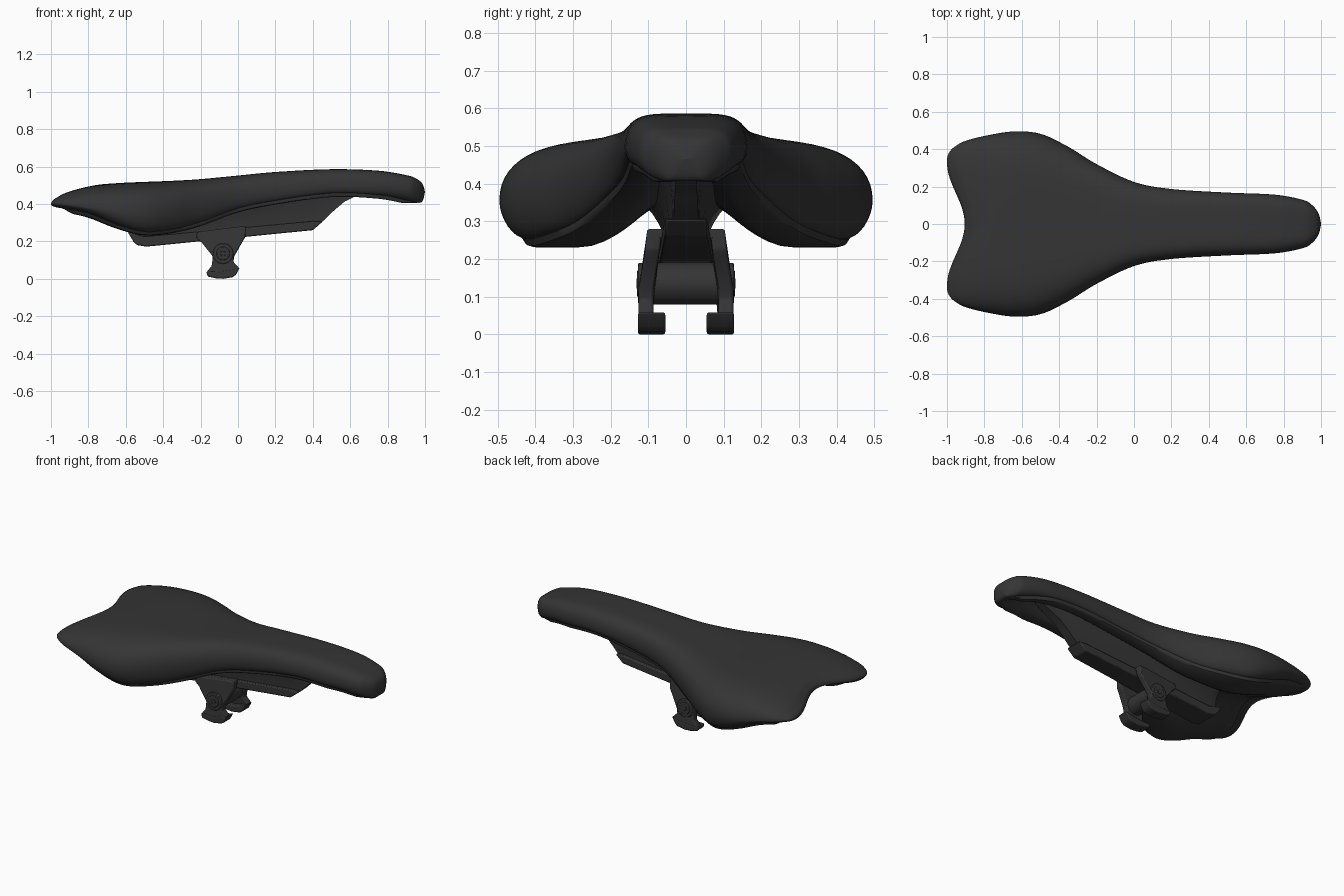
import bpy, bmesh
from math import sin, cos, pi, radians

cube = bpy.data.objects.get("Cube")
if cube:
    bpy.data.objects.remove(cube, do_unlink=True)

black = bpy.data.materials.new("matte_black")
black.use_nodes = True
shade = (0.035, 0.035, 0.035, 1)
black.diffuse_color = shade
black.node_tree.nodes["Principled BSDF"].inputs["Base Color"].default_value = shade


def finish(name, bm, angle=40, bevel=0):
    bmesh.ops.recalc_face_normals(bm, faces=bm.faces)
    mesh = bpy.data.meshes.new(name)
    bm.to_mesh(mesh)
    bm.free()
    obj = bpy.data.objects.new(name, mesh)
    bpy.context.collection.objects.link(obj)
    mesh.materials.append(black)
    if bevel:
        mod = obj.modifiers.new("soft_edges", "BEVEL")
        mod.width, mod.segments, mod.limit_method = bevel, 2, "ANGLE"
    bpy.ops.object.select_all(action="DESELECT")
    obj.select_set(True)
    bpy.context.view_layer.objects.active = obj
    bpy.ops.object.shade_smooth_by_angle(angle=radians(angle))


def loft(name, rings, angle=40, caps=False):
    """Skin closed rings of points; flat ends can be capped."""
    bm = bmesh.new()
    rows = [[bm.verts.new(p) for p in ring] for ring in rings]
    n = len(rows[0])
    for a, b in zip(rows, rows[1:]):
        for i in range(n):
            j = (i + 1) % n
            bm.faces.new((a[i], a[j], b[j], b[i]))
    if caps:
        bm.faces.new(rows[0])
        bm.faces.new(rows[-1])
    finish(name, bm, angle)


def extrude(name, profile, y0, y1, warp=None, bevel=0.006):
    """Extrude an x-z outline from y0 to y1, optionally warping each y."""
    warp = warp or (lambda x, y, z: y)
    bm = bmesh.new()
    a, b = [[bm.verts.new((x, warp(x, y, z), z)) for x, z in profile] for y in (y0, y1)]
    bm.faces.new(a)
    bm.faces.new(b)
    for i in range(len(a)):
        j = (i + 1) % len(a)
        bm.faces.new((a[i], a[j], b[j], b[i]))
    finish(name, bm, 35, bevel)


def cylinder(name, x, z, radius, y0, y1, bevel=0.004):
    outline = [(x + radius * cos(i * pi / 16), z + radius * sin(i * pi / 16)) for i in range(32)]
    extrude(name, outline, y0, y1, bevel=bevel)


def mirror_ring(half):
    """Complete a half section whose first and last points lie on the centre line."""
    return half + [(x, -y, z) for x, y, z in half[-2:0:-1]]


def dense(rows, steps):
    """Catmull-Rom interpolation of table rows."""
    out = []
    pad = [rows[0]] + rows + [rows[-1]]
    for p, q, r, s in zip(pad, pad[1:], pad[2:], pad[3:]):
        for k in range(steps):
            t = k / steps
            out.append([b + t / 2 * (c - a + t * (2 * a - 5 * b + 4 * c - d + t * (3 * (b - c) + d - a)))
                        for a, b, c, d in zip(p, q, r, s)])
    return out + [rows[-1]]


# Saddle stations, tail to nose: x, half width, top, widest height, rim height
stations = dense([
    (-1, .355, .402, .402, .402),
    (-.993, .385, .42, .402, .39),
    (-.97, .415, .438, .398, .382),
    (-.92, .445, .463, .39, .372),
    (-.8, .475, .494, .375, .345),
    (-.65, .495, .511, .358, .288),
    (-.5, .482, .518, .352, .252),
    (-.35, .412, .524, .37, .265),
    (-.2, .32, .533, .4, .302),
    (0, .225, .552, .44, .375),
    (.2, .187, .571, .475, .417),
    (.5, .168, .586, .495, .457),
    (.75, .157, .578, .495, .448),
    (.9, .13, .554, .485, .42),
    (.95, .103, .537, .478, .408),
    (.985, .06, .51, .47, .413),
    (1, .005, .465, .465, .465)], 6)


def ramp(value, start, end):
    return min(1, max(0, (value - start) / (end - start)))


def place(s, y, z):
    """Shape the tail into two lobes with a lifted notch between them."""
    fade = ramp(s, -.55, -1)
    shift = .0475 * (1 + cos(pi * y / .33)) * fade
    return (s + shift, y, z + .3 * shift * fade)


def rim_ratio(s):
    """Rim width against full width; the nose tucks under more."""
    return .87 - .3 * ramp(s, .7, .95)


def bowl(s, half_width, low, depth):
    """Hollow underside from the centre out, filled in at the nose."""
    depth *= ramp(s, .97, .8)
    return [(half_width * i / 10, low + depth * (1 + cos(pi * i / 10)) / 2) for i in range(11)]


def cover_ring(s, w, top, mid, rim):
    c = rim_ratio(s)
    half = []
    for i in range(19):
        u = 1 - (1 - i / 18) ** 2
        half.append((w * u, mid + (top - mid) * (1 - u ** 5) ** .48))
    for i in range(1, 9):
        t = pi / 2 * i / 8
        half.append((w * (c + (1 - c) * cos(t)), mid - (mid - rim) * sin(t)))
    half += bowl(s, (c - .07) * w, rim, .6 * (top - rim))[::-1]
    return mirror_ring([place(s, y, z) for y, z in half])


def base_ring(s, w, top, mid, rim):
    c = rim_ratio(s)
    k = min(ramp(s, -.94, -.89), ramp(s, .96, .88))
    low = rim - .02 * k
    under = bowl(s, .6 * w * c / .87, low, .5 * (top - rim))
    half = [(y, z + .025 * k) for y, z in under]
    half += [(c * w, rim + .02 * k), ((c + .02) * w, rim), (c * w, low + .004 * k), ((c - .03) * w, low)]
    half += under[::-1]
    return mirror_ring([place(s, y, z) for y, z in half])


loft("padded_cover", [cover_ring(*row) for row in stations], 50)
loft("base_shell", [base_ring(*row) for row in stations if -.95 < row[0] < .965])

# Central fin joining the shell to the rail: x, bottom, top, lower and upper half widths
fin = []
for x, low, top, thin, wide in [
        (-.56, .235, .4, .05, .18), (-.5, .19, .4, .05, .18), (-.2, .22, .44, .05, .14),
        (.1, .25, .48, .045, .1), (.4, .28, .515, .035, .07), (.455, .308, .52, .033, .065),
        (.51, .362, .52, .03, .06), (.57, .413, .525, .028, .05), (.65, .452, .53, .025, .04),
        (.76, .515, .535, .02, .03)]:
    half = [(x, 0, top)]
    for i in range(9):
        f = 1 - i / 8
        half.append((x, thin + (wide - thin) * f ** 2.5, low + (top - low) * f))
    fin.append(mirror_ring(half + [(x, 0, low)]))
loft("centre_fin", fin, caps=True)

# Rail along the bottom of the fin, tapering to the nose
extrude("beam_rail",
        [(-.59, .25), (-.56, .2), (-.54, .18), (-.49, .172), (.4, .26), (.452, .305), (.4, .308), (-.5, .225)],
        -1, 1, lambda x, y, z: y * (.064 - .02 * x), .006)

# Clamp: paired cheeks, hooked feet, washers and bolt heads
BX, BZ = -.08, .135
cheek = [(-.22, .25), (-.222, .215), (-.195, .195), (-.135, .12), (-.14, .07), (-.165, .04), (-.16, .015),
         (-.08, .003), (-.015, .02), (.005, .06), (-.025, .09), (-.02, .12), (.025, .2), (.04, .225),
         (.04, .28), (0, .278)]
foot = [(-.17, .038), (-.162, .012), (-.12, .003), (-.08, 0), (-.03, .008), (-.012, .02), (.01, .06),
        (-.03, .05), (-.08, .042), (-.13, .04)]
for side, label in ((-1, "front"), (1, "back")):
    def lean(x, y, z):
        return y + side * .15 * min(.15, max(0, .26 - z))
    extrude(label + "_clamp_cheek", cheek, side * .064, side * .103, lean)
    extrude(label + "_clamp_foot", foot, side * .055, side * .128)
    extrude(label + "_clamp_lip", [(-.22, .225), (-.22, .25), (.04, .28), (.04, .255)],
            side * .05, side * .1, bevel=.004)
    cylinder(label + "_washer", BX, BZ, .055, side * .09, side * .127)
    cylinder(label + "_bolt_head", BX, BZ, .036, side * .12, side * .13)
    cylinder(label + "_bolt_tip", BX, BZ, .014, side * .12, side * .132, .002)

# Barrel between the cheeks
cylinder("clamp_barrel", BX, BZ, .056, -.09, .09)
